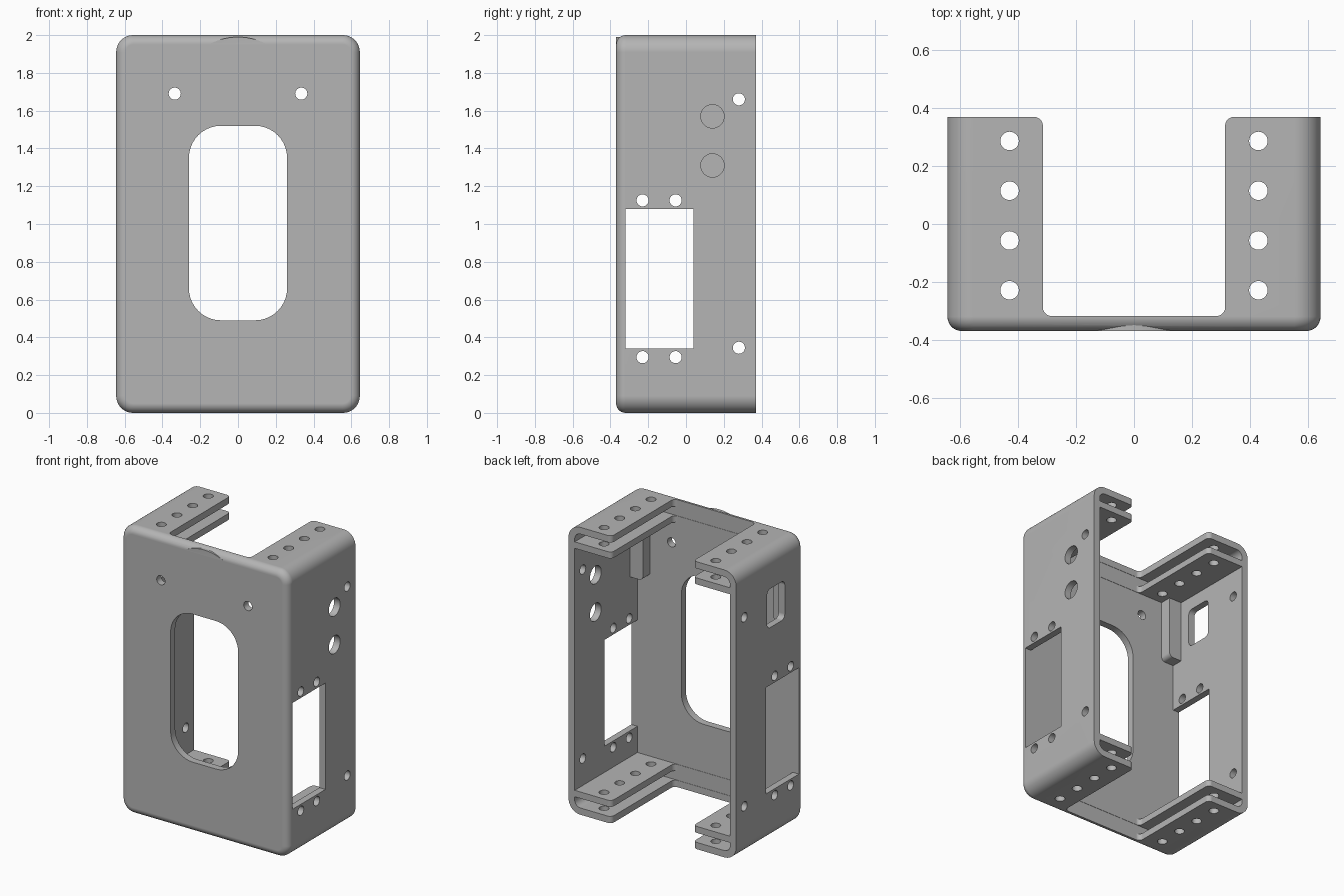
import bpy, bmesh
from math import sin, cos, pi, radians

if "Cube" in bpy.data.objects:
    bpy.data.objects.remove(bpy.data.objects["Cube"], do_unlink=True)

grey = bpy.data.materials.new("mid_grey")
grey.use_nodes = True
colour = (0.46, 0.46, 0.46, 1)
grey.diffuse_color = colour
grey.node_tree.nodes["Principled BSDF"].inputs["Base Color"].default_value = colour

W, D, H, T = 0.645, 0.37, 2.0, 0.047   # half width, half depth, height, wall
PLATE_BACK = -0.32                     # inner face of the front plate


def arc(cx, cy, r, a0, a1, n=10):
    return [(cx + r * cos(radians(a0 + (a1 - a0) * i / n)),
             cy + r * sin(radians(a0 + (a1 - a0) * i / n))) for i in range(n + 1)]


def rounded(u0, u1, v0, v1, r):
    return (arc(u1 - r, v1 - r, r, 0, 90) + arc(u0 + r, v1 - r, r, 90, 180)
            + arc(u0 + r, v0 + r, r, 180, 270) + arc(u1 - r, v0 + r, r, 270, 360))


def rect(u0, u1, v0, v1):
    return [(u0, v0), (u1, v0), (u1, v1), (u0, v1)]


def circle(u, v, r, n=32):
    return arc(u, v, r, 0, 360, n)[:-1]


def prism(name, profile, axis, a, b, front_round=0):
    """Extrude a 2D profile along an axis from a to b."""
    place = {"x": lambda u, v, w: (w, u, v),
             "y": lambda u, v, w: (u, w, v),
             "z": lambda u, v, w: (u, v, w)}[axis]
    bm = bmesh.new()
    lo = [bm.verts.new(place(u, v, a)) for u, v in profile]
    hi = [bm.verts.new(place(u, v, b)) for u, v in profile]
    cap = bm.faces.new(lo)
    bm.faces.new(hi)
    for i in range(len(lo)):
        j = (i + 1) % len(lo)
        bm.faces.new((lo[i], lo[j], hi[j], hi[i]))
    bmesh.ops.recalc_face_normals(bm, faces=bm.faces)
    if front_round:
        bmesh.ops.bevel(bm, geom=list(cap.edges), offset=front_round, segments=7,
                        profile=0.5, affect='EDGES')
    mesh = bpy.data.meshes.new(name)
    bm.to_mesh(mesh)
    bm.free()
    ob = bpy.data.objects.new(name, mesh)
    bpy.context.collection.objects.link(ob)
    return ob


def combine(tool, operation):
    """Apply a tool to the casing, then discard it."""
    tool.hide_render = True
    mod = casing.modifiers.new("tool", 'BOOLEAN')
    mod.operation, mod.solver, mod.object = operation, 'EXACT', tool
    bpy.context.view_layer.objects.active = casing
    bpy.ops.object.modifier_apply(modifier=mod.name)
    bpy.data.objects.remove(tool, do_unlink=True)


def cut(profile, axis, a, b):
    combine(prism("cutter", profile, axis, a, b), 'DIFFERENCE')


def add(profile, axis, a, b):
    combine(prism("addition", profile, axis, a, b), 'UNION')


# Outer shell with rounded corners and rounded front rim, open at the back
casing = prism("casing", rounded(-W, W, 0, H, 0.09), "y", -D, D, 0.05)
casing.data.materials.append(grey)
cut(rounded(-W + T, W - T, T, H - T, 0.045), "y", PLATE_BACK, 1)

# Inner shelves parallel to the top and bottom
for z in (0.113, H - 0.158):
    add(rect(-W + 0.02, W - 0.02, z, z + 0.045), "y", PLATE_BACK - 0.02, D - 0.0005)

# Posts in the upper front corners
for s in (-1, 1):
    x0, x1 = sorted((s * 0.50, s * 0.635))
    add(rounded(x0, x1, 1.41, 1.88, 0.03), "y", PLATE_BACK - 0.02, -0.24)

# Shallow disc that breaks through the rounded top rim
add(circle(0, 1.67, 0.32, 96), "y", -D + 0.0005, -0.335)

# Central slot leaving flanges either side, with softened corners
s, r, f = 0.315, 0.03, -0.318
half = arc(s - r, f + r, r, -90, 0, 6) + arc(s + r, D - r, r, 180, 90, 6)
half += [(s + r, 0.6)]
cut(half + [(-x, y) for x, y in reversed(half)], "z", -1, 3)

# Front window and screw holes
cut(rounded(-0.26, 0.26, 0.49, 1.52, 0.17), "y", -1, 0)
for x in (-0.335, 0.335):
    cut(circle(x, 1.69, 0.032), "y", -1, -0.2)

# Side windows and their screw holes, through both walls
cut(rect(PLATE_BACK, 0.04, 0.34, 1.08), "x", -1, 1)
for y, z in ((-0.23, 1.125), (-0.055, 1.125), (-0.23, 0.295), (-0.055, 0.295),
             (0.28, 1.66), (0.28, 0.345)):
    cut(circle(y, z, 0.032), "x", -1, 1)

# Two round ports in the left wall, one small window in the right wall
for z in (1.31, 1.57):
    cut(circle(0.14, z, 0.062), "x", 0.4, 1)
cut(rounded(-0.165, 0.03, 1.48, 1.75, 0.035), "x", -1, -0.55)

# Rows of holes through the flanges and shelves
for x in (-0.43, 0.43):
    for i in range(4):
        cut(circle(x, 0.287 - 0.172 * i, 0.032), "z", -1, 3)

# Smooth rounded areas, crisp edges
bpy.ops.object.select_all(action='DESELECT')
casing.select_set(True)
bpy.context.view_layer.objects.active = casing
bpy.ops.object.shade_smooth_by_angle(angle=radians(30))
weighted = casing.modifiers.new("weighted_normals", 'WEIGHTED_NORMAL')
weighted.keep_sharp = True
